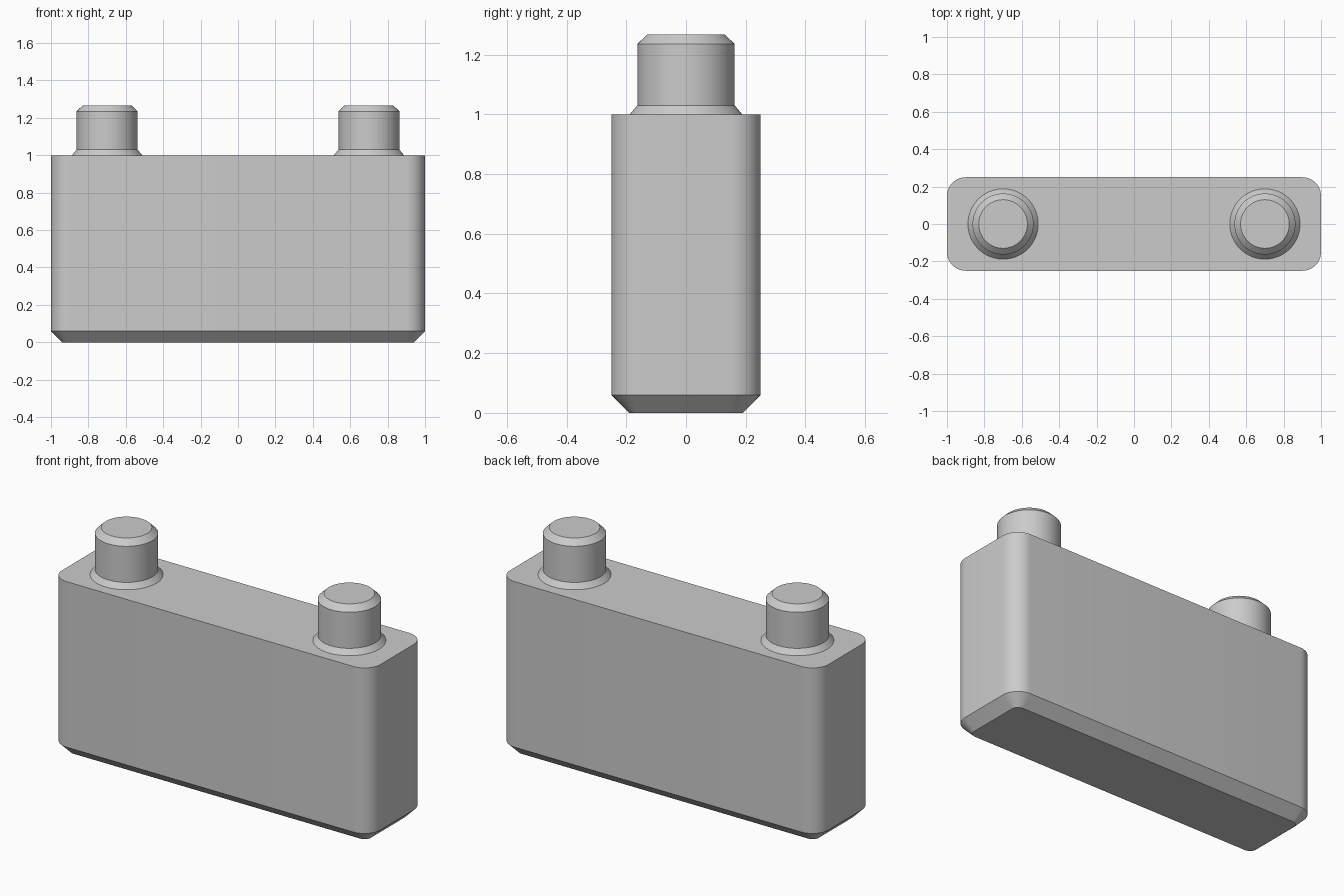
import bpy
import bmesh
import math

cube = bpy.data.objects.get("Cube")
if cube:
    bpy.data.objects.remove(cube, do_unlink=True)

grey = bpy.data.materials.new("plain_grey")
grey.use_nodes = True
colour = (0.6, 0.6, 0.6, 1)
grey.diffuse_color = colour
grey.node_tree.nodes["Principled BSDF"].inputs["Base Color"].default_value = colour


def rounded_outline(half_x, half_y, radius, steps=10):
    points = []
    for quarter, (sx, sy) in enumerate([(1, 1), (-1, 1), (-1, -1), (1, -1)]):
        for i in range(steps + 1):
            a = (quarter + i / steps) * math.pi / 2
            points.append((sx * (half_x - radius) + radius * math.cos(a),
                           sy * (half_y - radius) + radius * math.sin(a)))
    return points


def loft(name, rings, x=0):
    """Skin a stack of (outline, height) rings and cap both ends."""
    bm = bmesh.new()
    loops = [[bm.verts.new((px, py, z)) for px, py in outline] for outline, z in rings]
    for low, high in zip(loops, loops[1:]):
        for i in range(len(low)):
            j = (i + 1) % len(low)
            bm.faces.new((low[i], low[j], high[j], high[i]))
    bm.faces.new(loops[0][::-1])
    bm.faces.new(loops[-1])
    mesh = bpy.data.meshes.new(name)
    bm.to_mesh(mesh)
    bm.free()
    mesh.materials.append(grey)
    obj = bpy.data.objects.new(name, mesh)
    obj.location.x = x
    bpy.context.collection.objects.link(obj)
    bpy.ops.object.select_all(action="DESELECT")
    obj.select_set(True)
    bpy.context.view_layer.objects.active = obj
    bpy.ops.object.shade_smooth_by_angle(angle=math.radians(30))
    return obj


def circle(radius, sides=64):
    return [(radius * math.cos(2 * math.pi * i / sides),
             radius * math.sin(2 * math.pi * i / sides)) for i in range(sides)]


# Block with rounded upright corners and a chamfered underside
side = rounded_outline(1, 0.25, 0.1)
loft("body", [(rounded_outline(0.94, 0.19, 0.04), 0), (side, 0.06), (side, 1)])

# Pegs with a flared foot and a chamfered tip
peg = [(0.188, 1), (0.163, 1.03), (0.163, 1.235), (0.13, 1.267)]
for name, x in (("left_peg", 0.7), ("right_peg", -0.7)):
    loft(name, [(circle(r), z) for r, z in peg], x)
